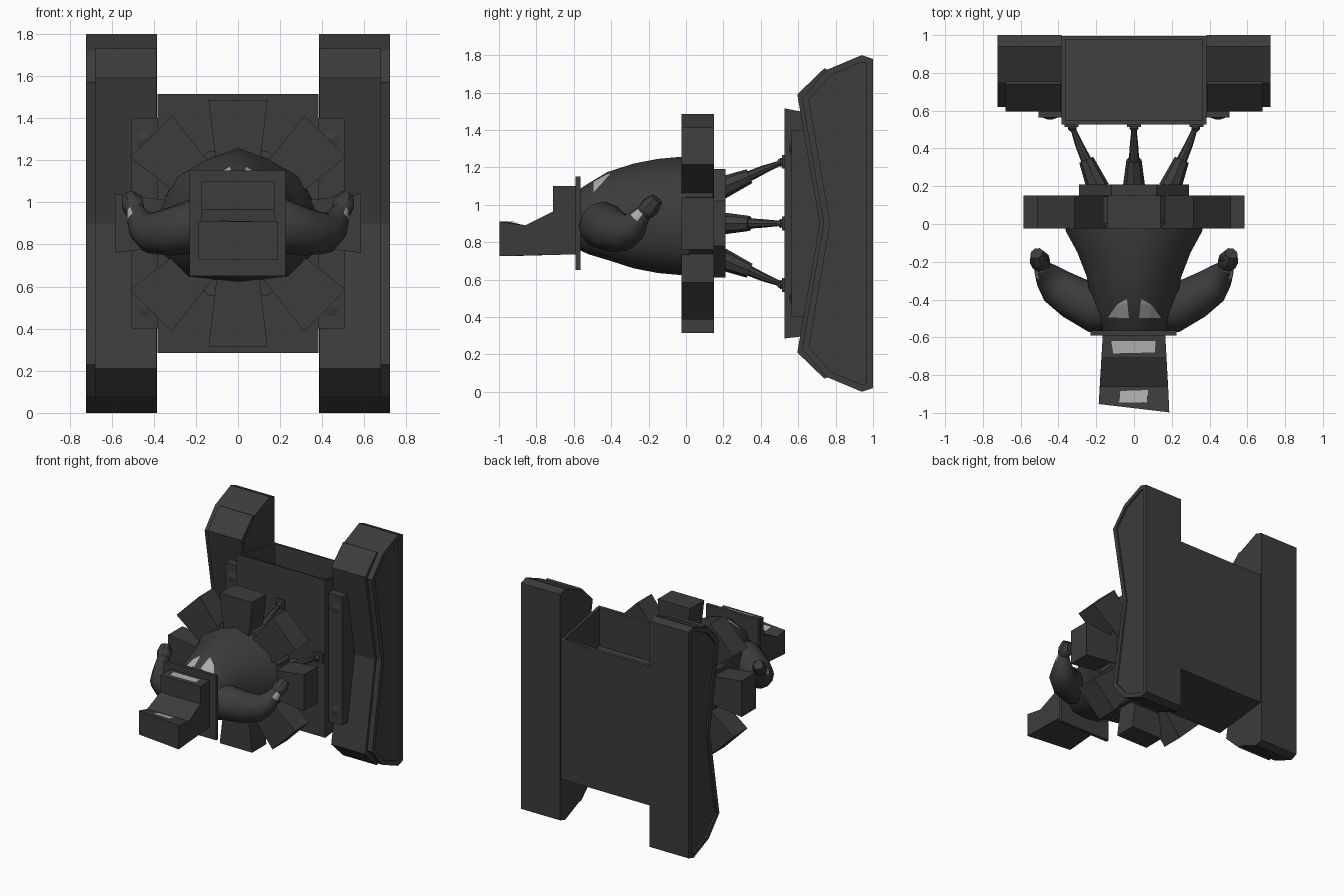
import bpy, bmesh, math
from mathutils import Vector
from mathutils.bvhtree import BVHTree

cube = bpy.data.objects.get("Cube")
if cube:
    bpy.data.objects.remove(cube)


def material(name, value):
    m = bpy.data.materials.new(name)
    m.use_nodes = True
    color = (value, value, value, 1)
    m.diffuse_color = color
    m.node_tree.nodes["Principled BSDF"].inputs["Base Color"].default_value = color
    return m


DARK = material("dark grey", 0.045)
LIGHT = material("light grey", 0.42)
CZ = 0.9  # height of the mount's axis


def finish(name, bm, mat=DARK, smooth=0):
    bmesh.ops.recalc_face_normals(bm, faces=bm.faces)
    me = bpy.data.meshes.new(name)
    bm.to_mesh(me)
    bm.free()
    ob = bpy.data.objects.new(name, me)
    bpy.context.collection.objects.link(ob)
    me.materials.append(mat)
    if smooth:
        bpy.ops.object.select_all(action='DESELECT')
        ob.select_set(True)
        bpy.context.view_layer.objects.active = ob
        bpy.ops.object.shade_smooth_by_angle(angle=math.radians(smooth))
    return ob


def loft(name, rings, smooth=0):
    """Bridge rings of equal point count and cap both ends."""
    bm = bmesh.new()
    loops = [[bm.verts.new(p) for p in ring] for ring in rings]
    n = len(loops[0])
    for a, b in zip(loops, loops[1:]):
        for i in range(n):
            j = (i + 1) % n
            bm.faces.new((a[i], a[j], b[j], b[i]))
    bm.faces.new(loops[0])
    bm.faces.new(loops[-1])
    return finish(name, bm, smooth=smooth)


def prism(name, profile, x0, x1):
    return loft(name, [[(x, y, z) for y, z in profile] for x in (x0, x1)])


def box(name, lo, hi):
    return prism(name, [(lo[1], lo[2]), (hi[1], lo[2]), (hi[1], hi[2]), (lo[1], hi[2])], lo[0], hi[0])


def sink(ob, direction, rim, depth):
    """Recess the face furthest along a direction, leaving a rim."""
    bm = bmesh.new()
    bm.from_mesh(ob.data)
    d = Vector(direction)
    face = max(bm.faces, key=lambda f: f.calc_center_median().dot(d))
    bmesh.ops.inset_region(bm, faces=[face], thickness=rim, use_even_offset=True)
    ext = bmesh.ops.extrude_discrete_faces(bm, faces=[face])
    bmesh.ops.translate(bm, vec=-d * depth, verts=ext["faces"][0].verts)
    bm.to_mesh(ob.data)
    bm.free()


def tube(name, path, sides=10, smooth=50):
    """Tapered tube along (x, y, z, radius) points."""
    pts = [Vector(p[:3]) for p in path]
    rings = []
    for i, p in enumerate(pts):
        t = pts[min(i + 1, len(pts) - 1)] - pts[max(i - 1, 0)]
        q = t.to_track_quat('Z', 'Y')
        rings.append([p + q @ Vector((math.cos(a), math.sin(a), 0)) * path[i][3]
                      for a in (math.tau * k / sides for k in range(sides))])
    return loft(name, rings, smooth)


def patch(name, corners, target, n=6):
    """Thin light plate draped from above onto a part."""
    me = target.data
    tree = BVHTree.FromPolygons([v.co for v in me.vertices], [p.vertices for p in me.polygons])
    a, b, c, d = [Vector(p) for p in corners]
    bm = bmesh.new()
    grid = []
    for i in range(n + 1):
        row = []
        for j in range(n + 1):
            p = a.lerp(b, i / n).lerp(d.lerp(c, i / n), j / n)
            hit = tree.ray_cast(Vector((p.x, p.y, 3)), Vector((0, 0, -1)))
            row.append(bm.verts.new(hit[0] + hit[1].normalized() * 0.006))
        grid.append(row)
    for i in range(n):
        for j in range(n):
            bm.faces.new((grid[i][j], grid[i + 1][j], grid[i + 1][j + 1], grid[i][j + 1]))
    return finish(name, bm, LIGHT)


# Side panels with a raised front plate, a recessed outer face and a mounting strip
top_half = [(1.0, 1.78), (0.94, 1.8), (0.75, 1.72), (0.62, 1.57)]
panel = top_half + [(0.735, CZ)] + [(y, 2 * CZ - z) for y, z in reversed(top_half)]
plate_half = [(0.8, 1.7), (0.74, 1.73), (0.595, 1.59)]
plate = plate_half + [(0.715, CZ)] + [(y, 2 * CZ - z) for y, z in reversed(plate_half)]
for s, side in ((1, "left"), (-1, "right")):
    sink(prism(side + "_panel", panel, s * 0.385, s * 0.722), (s, 0, 0), 0.035, 0.012)
    prism(side + "_panel_plate", plate, s * 0.387, s * 0.68)
    strip = sorted((s * 0.37, s * 0.505))
    box(side + "_strip", (strip[0], 0.565, 0.4), (strip[1], 0.8, 1.4))
    for z in (0.5, 1.3):
        tube(side + "_bolt", [(s * 0.445, 0.57, z, 0.055), (s * 0.445, 0.552, z, 0.01)], 6, 40)

# Central box, open at the top
centre = prism("centre_box", [(0.527, 0.285), (0.995, 0.34), (0.995, 1.425), (0.527, 1.515)], -0.383, 0.383)
sink(centre, (0, 0, 1), 0.02, 0.3)

# Ring of eight blocks around the body
for k in range(8):
    a = k * math.tau / 8
    out, across = Vector((math.cos(a), 0, math.sin(a))), Vector((-math.sin(a), 0, math.cos(a)))
    rings = []
    for y in (-0.025, 0.15):
        base = Vector((0, y, CZ))
        rings.append([base + out * r + across * w for r, w in
                      ((0.25, -0.1), (0.585, -0.14), (0.585, 0.14), (0.25, 0.1))])
    loft("ring_block", rings)


def octagon(y, r):
    return [(r * math.cos(a), y, CZ + r * math.sin(a))
            for a in ((k + 0.5) * math.tau / 8 for k in range(8))]


loft("ring_core", [octagon(0.0, 0.37), octagon(0.145, 0.37)])
loft("back_hub", [octagon(0.14, 0.314), octagon(0.21, 0.314)])

# Four struts between the hub and the box
for k in range(4):
    dx, dz = round(math.cos(k * math.pi / 2)), round(math.sin(k * math.pi / 2))

    def at(r, y, rad):
        return (dx * r, y, CZ + dz * r, rad)

    tube("strut_sleeve", [at(0.19, 0.19, 0.06), at(0.253, 0.34, 0.04)], 8, 0)
    tube("strut_rod", [at(0.24, 0.31, 0.03), at(0.29, 0.42, 0.022), at(0.325, 0.51, 0.013)], 8, 40)
    tube("strut_joint", [at(0.327, 0.49, 0.012), at(0.327, 0.505, 0.024), at(0.327, 0.52, 0.02)], 8, 40)
    x, z = dx * 0.33, CZ + dz * 0.33
    box("strut_foot", (x - 0.037, 0.514, z - 0.037), (x + 0.037, 0.53, z + 0.037))

# Body, lofted from the ring to the neck: y, half width, centre height, half height
sections = [(0.02, 0.375, 0.94, 0.32), (-0.04, 0.36, 0.94, 0.315), (-0.15, 0.3, 0.94, 0.305),
            (-0.28, 0.25, 0.94, 0.28), (-0.42, 0.225, 0.94, 0.235), (-0.52, 0.19, 0.925, 0.19),
            (-0.575, 0.16, 0.92, 0.16)]
half = [(0, 1), (0.4, 0.83), (0.78, 0.58), (1, 0.1), (0.97, -0.55), (0.65, -0.92), (0, -1)]
outline = half + [(-u, v) for u, v in reversed(half[1:-1])]
body = loft("body", [[(w * u, y, zc + h * v) for u, v in outline] for y, w, zc, h in sections], 50)

# Arms with a light cuff on the outer side of the wrist, hands and eyes
for s, side in ((1, "left"), (-1, "right")):
    arm = tube(side + "_arm", [(s * x, y, z, r) for x, y, z, r in (
        (0.1, -0.46, 0.9, 0.1), (0.2, -0.45, 0.89, 0.128), (0.32, -0.39, 0.86, 0.115),
        (0.41, -0.33, 0.855, 0.1), (0.45, -0.28, 0.885, 0.078), (0.475, -0.25, 0.93, 0.055),
        (0.49, -0.225, 0.965, 0.04))], 12)
    arm.data.materials.append(LIGHT)
    for p in arm.data.polygons:
        if p.center.z > 0.935 and p.center.y > -0.27 and abs(p.center.x) > 0.46 and p.normal.x * s > 0.1:
            p.material_index = 1
    tube(side + "_hand", [(s * x, y, z, r) for x, y, z, r in (
        (0.48, -0.235, 0.945, 0.03), (0.49, -0.215, 0.965, 0.05),
        (0.502, -0.185, 0.995, 0.054), (0.515, -0.155, 1.03, 0.036))], 8, 40)
    tube(side + "_thumb", [(s * 0.475, -0.21, 0.98, 0.02), (s * 0.47, -0.18, 1.03, 0.014)], 6, 40)
    patch(side + "_eye", [(s * 0.14, -0.495), (s * 0.09, -0.425), (s * 0.035, -0.395), (s * 0.025, -0.495)], body)

# Collar plate and head with a slightly skewed front
box("collar", (-0.23, -0.59, 0.65), (0.225, -0.565, 1.15))
head_profile = [(-0.58, 0.735), (-0.58, 1.1), (-0.71, 1.1), (-0.71, 0.965),
                (-0.86, 0.89), (-0.975, 0.91), (-0.975, 0.725)]


def head_side(s):
    ring = []
    for y, z in head_profile:
        t = (-0.58 - y) / 0.395
        ring.append((s * (0.165 + 0.022 * t), y - (0.022 * s if y < -0.9 else 0), z))
    return ring


head = loft("head", [head_side(-1), head_side(1)])
patch("brow_patch", [(-0.12, -0.62), (0.115, -0.62), (0.11, -0.68), (-0.11, -0.685)], head)
patch("snout_patch", [(-0.075, -0.885), (0.075, -0.88), (0.07, -0.945), (-0.08, -0.945)], head)
